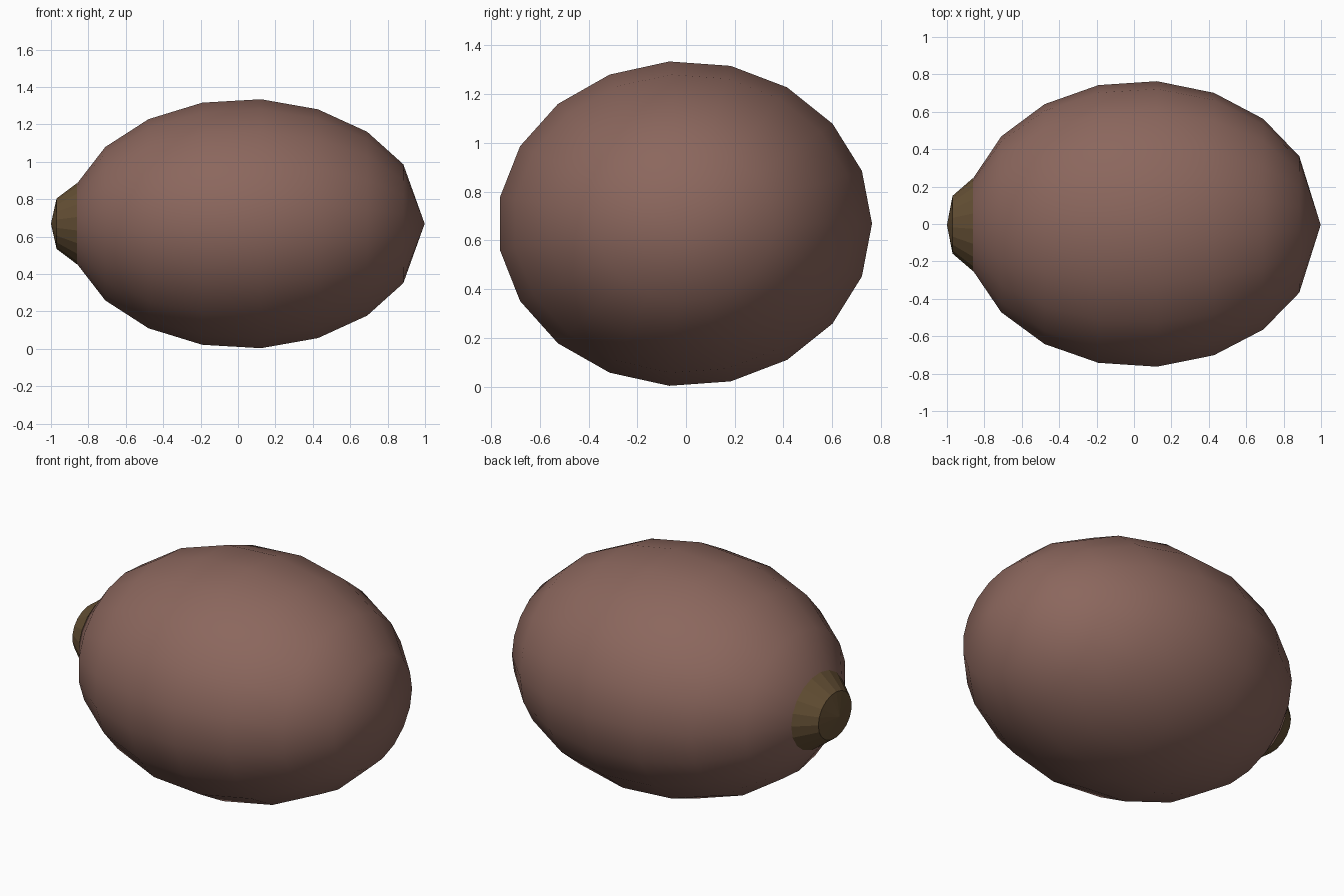
import bpy, bmesh
from math import sin, cos, pi

if "Cube" in bpy.data.objects:
    bpy.data.objects.remove(bpy.data.objects["Cube"])

SIDES = 19
RY, RZ = 0.771, 0.67      # cross-section half-width and half-height
CY, CZ = -0.005, 0.669    # long axis position


def lathe_x(name, profile, colour, smooth):
    """Elliptical lathe along x from (x, relative radius); radius 0 makes a tip."""
    bm = bmesh.new()
    rows = []
    for x, r in profile:
        if r == 0:
            rows.append([bm.verts.new((x, CY, CZ))] * SIDES)
        else:
            rows.append([bm.verts.new((x, CY + r * RY * cos(2 * pi * i / SIDES),
                                       CZ + r * RZ * sin(2 * pi * i / SIDES)))
                         for i in range(SIDES)])
    for a, b in zip(rows, rows[1:]):
        for i in range(SIDES):
            j = (i + 1) % SIDES
            bm.faces.new(list(dict.fromkeys((a[i], a[j], b[j], b[i]))))
    bmesh.ops.recalc_face_normals(bm, faces=bm.faces)
    for f in bm.faces:
        f.smooth = smooth
    mesh = bpy.data.meshes.new(name)
    bm.to_mesh(mesh)
    bm.free()
    mat = bpy.data.materials.new(name + "_colour")
    mat.diffuse_color = (*colour, 1)
    mat.use_nodes = True
    mat.node_tree.nodes["Principled BSDF"].inputs["Base Color"].default_value = mat.diffuse_color
    mesh.materials.append(mat)
    obj = bpy.data.objects.new(name, mesh)
    bpy.context.collection.objects.link(obj)
    return obj


# Fruit body: egg of eight rings, with a blunt cone closing the far end
step = 2 * pi / SIDES
body = [(-0.911, 0)]
body += [(0.044 - 0.955 * cos(k * step), sin(k * step)) for k in range(1, 9)]
body += [(0.998, 0)]
lathe_x("fruit_body", body, (0.26, 0.135, 0.11), True)

# Stem cap: faceted tapered collar with a shallow tip
lathe_x("stem_cap", [(-0.86, 0), (-0.86, 0.326), (-0.97, 0.202), (-1.0, 0)],
        (0.13, 0.08, 0.035), False)
